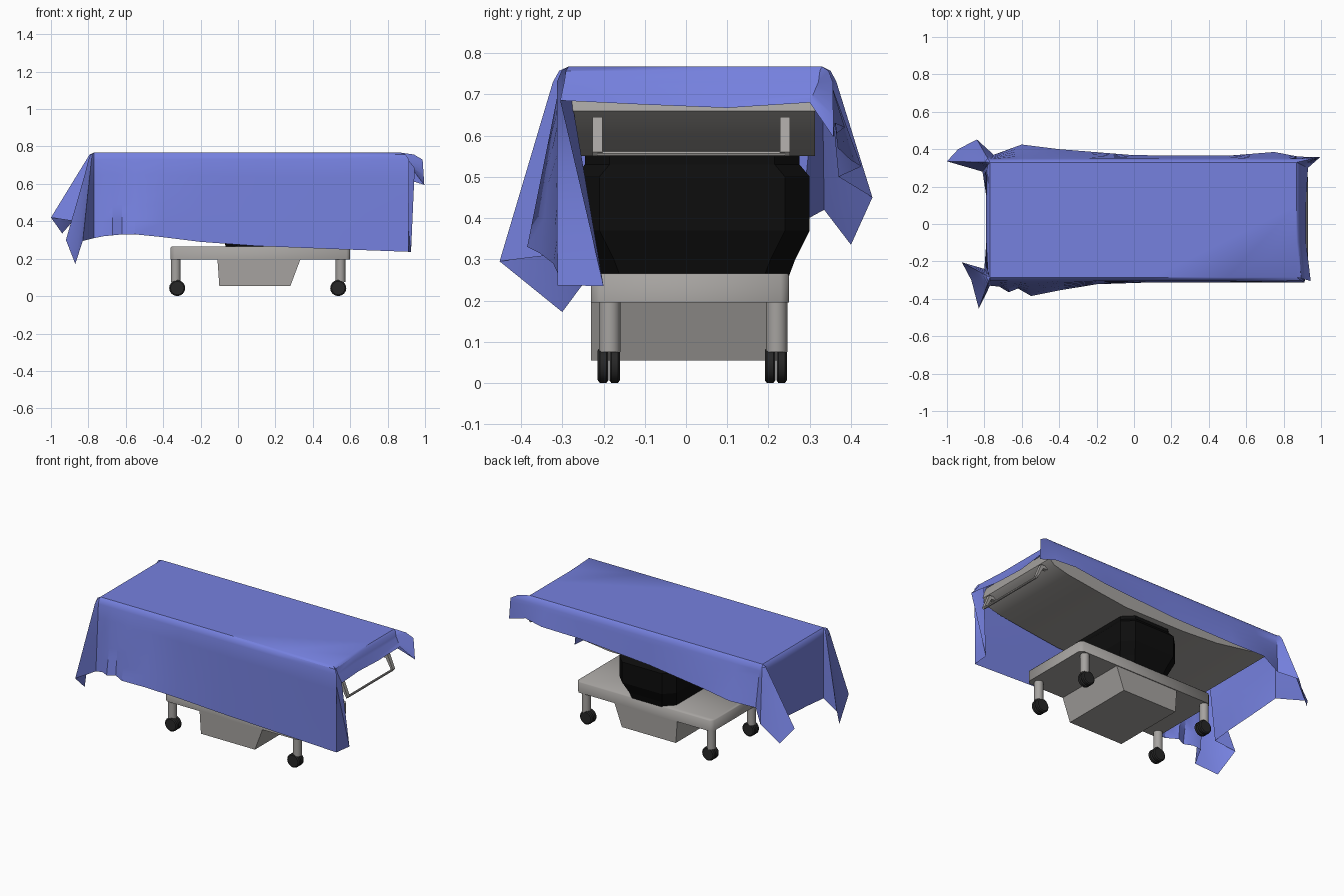
import bpy, bmesh, math
from mathutils import Vector

if "Cube" in bpy.data.objects:
    bpy.data.objects.remove(bpy.data.objects["Cube"])


def material(name, color):
    m = bpy.data.materials.new(name)
    m.diffuse_color = (*color, 1)
    m.use_nodes = True
    m.node_tree.nodes["Principled BSDF"].inputs["Base Color"].default_value = m.diffuse_color
    return m


BLUE = material("blue_cloth", (0.18, 0.22, 0.74))
BLACK = material("black", (0.004, 0.004, 0.004))
RUBBER = material("rubber", (0.02, 0.02, 0.02))
GREY = material("warm_grey", (0.38, 0.365, 0.35))


def finish(name, bm, mat=GREY, smooth=None):
    bmesh.ops.recalc_face_normals(bm, faces=bm.faces)
    me = bpy.data.meshes.new(name)
    bm.to_mesh(me)
    bm.free()
    ob = bpy.data.objects.new(name, me)
    bpy.context.collection.objects.link(ob)
    me.materials.append(mat)
    if smooth:
        bpy.ops.object.select_all(action='DESELECT')
        ob.select_set(True)
        bpy.context.view_layer.objects.active = ob
        bpy.ops.object.shade_smooth_by_angle(angle=math.radians(smooth))
    return ob


def loft(bm, rings, caps=(True, True)):
    """Skin a stack of closed rings of points."""
    vs = [[bm.verts.new(p) for p in r] for r in rings]
    n = len(vs[0])
    for a, b in zip(vs, vs[1:]):
        for i in range(n):
            j = (i + 1) % n
            bm.faces.new((a[i], a[j], b[j], b[i]))
    if caps[0]:
        bm.faces.new(vs[0])
    if caps[1]:
        bm.faces.new(vs[-1])


def octagon(cx, cy, hx, hy, c, z):
    """Rectangle with cut corners."""
    q = [(hx, hy - c), (hx - c, hy), (c - hx, hy), (-hx, hy - c),
         (-hx, c - hy), (c - hx, -hy), (hx - c, -hy), (hx, c - hy)]
    return [(cx + x, cy + y, z) for x, y in q]


def prism(name, profile, y0, y1, smooth=None):
    """Side profile (x, z) extruded along y."""
    bm = bmesh.new()
    loft(bm, [[(x, y, z) for x, z in profile] for y in (y0, y1)])
    return finish(name, bm, smooth=smooth)


def cylinder(name, p, q, r, sides=16):
    p, q = Vector(p), Vector(q)
    rot = (q - p).to_track_quat('Z', 'Y')
    ang = [2 * math.pi * i / sides for i in range(sides)]
    bm = bmesh.new()
    loft(bm, [[c + rot @ Vector((r * math.cos(a), r * math.sin(a), 0)) for a in ang]
              for c in (p, q)])
    return finish(name, bm, smooth=40)


# Base plate and the tub under it
bm = bmesh.new()
loft(bm, [octagon(0.12, 0.01, hx, hy, 0.02, z) for hx, hy, z in
          ((0.48, 0.24, 0.195), (0.48, 0.24, 0.26), (0.475, 0.235, 0.266))])
finish("base_plate", bm, smooth=60)
prism("base_tub", [(-0.11, 0.2), (-0.1, 0.054), (0.28, 0.054), (0.335, 0.2)], -0.23, 0.245)

# Casters: stem and twin wheels
for side, x in (("left", -0.333), ("right", 0.548)):
    for face, y in (("front", -0.185), ("back", 0.22)):
        cylinder(f"caster_stem_{face}_{side}", (x, y, 0.075), (x, y, 0.2), 0.026)
        wx = x + (0.008 if x < 0 else -0.012)
        for k, dy in enumerate((-0.014, 0.014)):
            yy = y - 0.002 + dy
            bm = bmesh.new()
            loft(bm, [[(wx + r * math.cos(a), yy + o, 0.043 + r * math.sin(a))
                       for a in [math.tau * i / 16 for i in range(16)]]
                      for o, r in ((-0.013, 0.036), (-0.008, 0.043), (0.008, 0.043), (0.013, 0.036))])
            finish(f"caster_wheel_{face}_{side}_{k}", bm, RUBBER, 30)

# Bellows column
bm = bmesh.new()
loft(bm, [octagon(0.1, 0.015, hx, hy, 0.06, z) for hx, hy, z in
          ((0.165, 0.235, 0.26), (0.175, 0.25, 0.3), (0.2, 0.285, 0.37),
           (0.2, 0.285, 0.5), (0.18, 0.26, 0.53), (0.18, 0.26, 0.56))])
finish("bellows_column", bm, BLACK)

# Table body: flat top, boat-shaped underside
prism("table_body", [(-0.75, 0.742), (0.85, 0.742), (0.875, 0.69), (0.885, 0.66), (0.85, 0.63),
                     (0.75, 0.605), (0.5, 0.572), (0.32, 0.55), (-0.1, 0.55), (-0.35, 0.565),
                     (-0.6, 0.605), (-0.75, 0.65), (-0.765, 0.68)], -0.287, 0.313, 35)

# Push handle on the right end
for side, y in (("front", -0.215), ("back", 0.24)):
    prism(f"handle_arm_{side}", [(0.85, 0.645), (0.895, 0.645), (0.93, 0.56), (0.922, 0.55), (0.88, 0.625),
                                 (0.85, 0.625)], y - 0.012, y + 0.012)
cylinder("handle_bar", (0.922, -0.215, 0.556), (0.922, 0.24, 0.556), 0.007, 8)

# Draped sheet: hem points (x, y, z, corner flare) walked round the table; flare 0 = plain side
X0, X1, Y0, Y1, TOP = -0.77, 0.87, -0.285, 0.33, 0.767
hem = [
    # front side
    (0.912, -0.312, 0.237, 2.6), (0.5, -0.312, 0.252, 0), (0.1, -0.312, 0.268, 0), (-0.2, -0.322, 0.29, 0),
    (-0.4, -0.355, 0.315, 0), (-0.55, -0.385, 0.33, 0), (-0.62, -0.345, 0.33, 0), (-0.67, -0.365, 0.325, 0),
    (-0.72, -0.335, 0.32, 0),
    # front left fold
    (-0.77, -0.33, 0.31, 1), (-0.83, -0.452, 0.295, 2), (-0.87, -0.3, 0.172, 1.5),
    (-0.92, -0.205, 0.3, 1.5), (-0.8, -0.24, 0.34, 1),
    # left end
    (-0.79, -0.1, 0.345, 0), (-0.79, 0.15, 0.36, 0),
    # back left fold
    (-0.81, 0.28, 0.39, 1), (-1.0, 0.335, 0.42, 2), (-0.94, 0.4, 0.335, 2),
    (-0.84, 0.452, 0.45, 2), (-0.75, 0.37, 0.5, 1),
    # back side
    (-0.6, 0.425, 0.525, 0), (-0.4, 0.4, 0.54, 0), (0, 0.368, 0.57, 0), (0.5, 0.365, 0.605, 0),
    (0.75, 0.385, 0.62, 0),
    # back right fold, right end, tucked front right strip
    (0.88, 0.36, 0.63, 1), (0.996, 0.358, 0.595, 6), (0.93, 0.3, 0.68, 1), (0.92, 0.1, 0.667, 0),
    (0.92, -0.1, 0.675, 0), (0.945, -0.305, 0.685, 2), (0.925, -0.2, 0.235, 0.05)]


def column(x, y, z, flare):
    """Points of one strip of cloth, from table rim down to the hem."""
    if flare:
        rim = Vector((X0 if x < 0 else X1, Y0 if y < 0 else Y1, TOP))
    else:
        rim = Vector((min(max(x, X0), X1), min(max(y, Y0), Y1), TOP))
        flare = 1
    end = Vector((x, y, z))
    out = Vector((x - rim.x, y - rim.y, 0)).normalized() * 0.02 * flare
    bend = rim + out * 0.6 + Vector((0, 0, -0.01))
    shoulder = rim + out + Vector((0, 0, -0.037))
    return [rim, bend] + [shoulder.lerp(end, t / 5) for t in range(6)]


cols = [column(*h) for h in hem]
bm = bmesh.new()
loft(bm, list(zip(*cols)), caps=(True, False))
bmesh.ops.remove_doubles(bm, verts=bm.verts, dist=0.0003)
finish("draped_sheet", bm, BLUE, 35)
